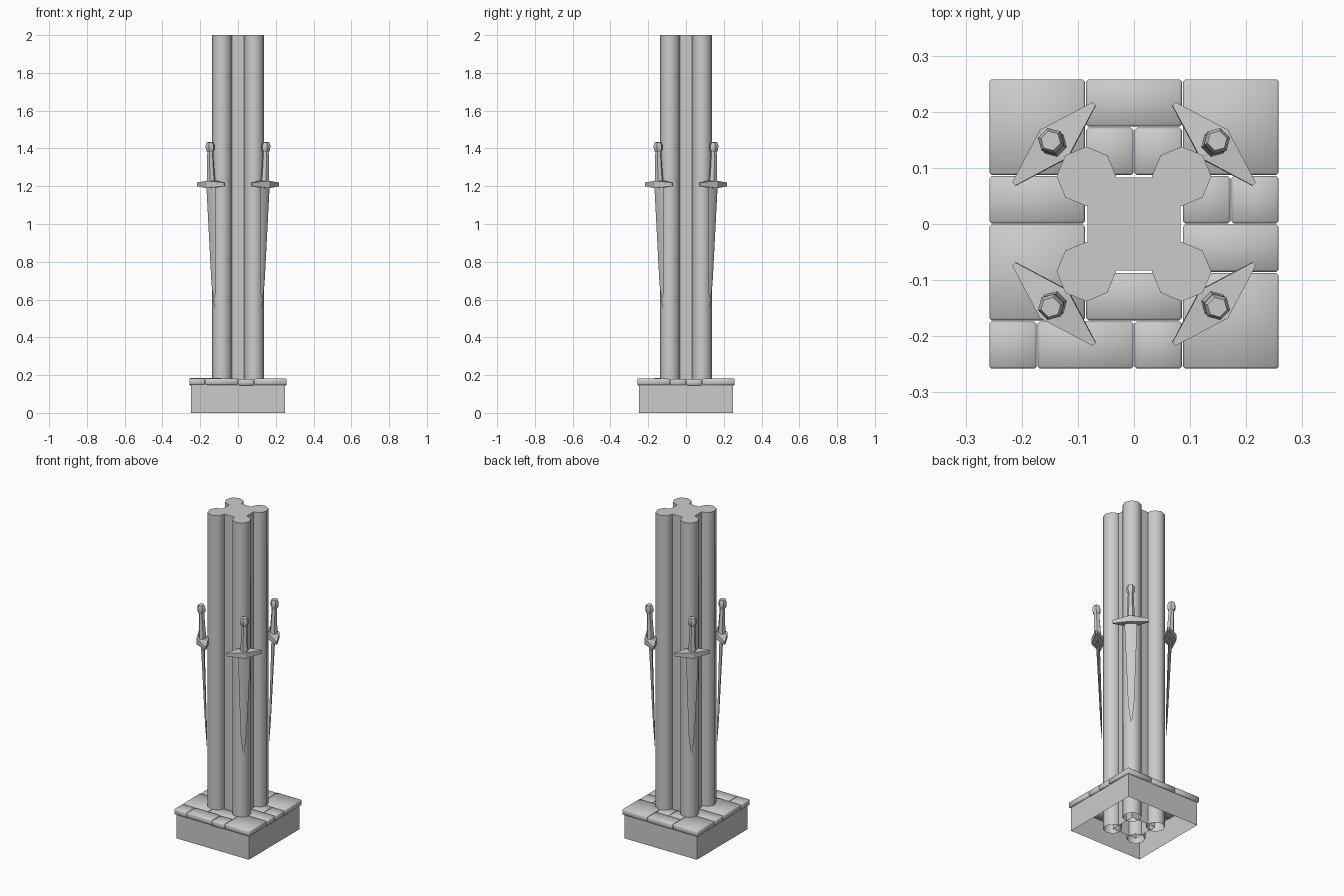
import bpy, bmesh, math, random
from mathutils import Matrix, Vector

if "Cube" in bpy.data.objects:
    bpy.data.objects.remove(bpy.data.objects["Cube"])
random.seed(4)

stone = bpy.data.materials.new("stone_grey")
stone.use_nodes = True
GREY = (0.6, 0.6, 0.6, 1)
stone.diffuse_color = GREY
stone.node_tree.nodes["Principled BSDF"].inputs["Base Color"].default_value = GREY


def finish(name, bm, smooth_angle=None, matrix=None):
    """Turn a bmesh into a named object."""
    bmesh.ops.recalc_face_normals(bm, faces=bm.faces)
    if matrix:
        bm.transform(matrix)
    mesh = bpy.data.meshes.new(name)
    bm.to_mesh(mesh)
    bm.free()
    mesh.materials.append(stone)
    if smooth_angle:
        mesh.shade_smooth()
        mesh.set_sharp_from_angle(angle=math.radians(smooth_angle))
    obj = bpy.data.objects.new(name, mesh)
    bpy.context.collection.objects.link(obj)
    return obj


def loft(name, rings, start_cap=True, end_cap=True, smooth_angle=None, matrix=None):
    """Skin a list of equally sized point rings."""
    bm = bmesh.new()
    loops = [[bm.verts.new(p) for p in ring] for ring in rings]
    n = len(loops[0])
    for a, b in zip(loops, loops[1:]):
        for i in range(n):
            j = (i + 1) % n
            bm.faces.new((a[i], a[j], b[j], b[i]))
    if start_cap:
        bm.faces.new(loops[0][::-1])
    if end_cap:
        bm.faces.new(loops[-1])
    return finish(name, bm, smooth_angle, matrix)


def ngon(radius, z, sides, x=0, y=0, turn=0, flat=1):
    steps = [turn + math.tau * i / sides for i in range(sides)]
    return [(x + radius * math.cos(a), y + flat * radius * math.sin(a), z) for a in steps]


def square(half, z):
    return ngon(half * math.sqrt(2), z, 4, turn=math.pi / 4)


# Plinth walls, open above and below
loft("plinth", [square(0.248, 0), square(0.248, 0.155)], False, False)

# Paving blocks on a six by six grid: x0, x1, y0, y1
CELL = 0.0863
blocks = [
    (-3, -1, 1, 3), (-1, 1, 2, 3), (1, 3, 1, 3), (-1, 0, 1, 2), (0, 1, 1, 2),
    (-3, -1, 0, 1), (-3, -1, -2, 0), (-3, -2, -3, -2), (-2, 0, -3, -2), (0, 1, -3, -2),
    (1, 3, -3, -1), (1, 3, -1, 0), (1, 2, 0, 1), (2, 3, 0, 1), (-1, 1, -2, -1),
]
for i, (x0, x1, y0, y1) in enumerate(blocks):
    bm = bmesh.new()
    bmesh.ops.create_cube(bm, size=1)
    size = Vector(((x1 - x0) * CELL - 0.002, (y1 - y0) * CELL - 0.002, 0.034))
    bmesh.ops.scale(bm, vec=size, verts=bm.verts)
    bmesh.ops.bevel(bm, geom=bm.edges[:], offset=0.004, segments=1, affect='EDGES')
    centre = ((x0 + x1) * CELL / 2, (y0 + y1) * CELL / 2, 0.165 + random.uniform(-0.003, 0.002))
    finish(f"paving_block_{i + 1}", bm, 180, Matrix.Translation(centre))

# Clustered pillar: square core and four round shafts, open at the foot
loft("pillar_core", [square(0.083, 0), square(0.083, 2)], False, True)
for sx in (-1, 1):
    for sy in (-1, 1):
        name = f"pillar_shaft_{'front' if sy < 0 else 'back'}_{'left' if sx > 0 else 'right'}"
        loft(name, [ngon(0.053, z, 8, sx * 0.085, sy * 0.085) for z in (0, 2)],
             False, True, smooth_angle=60)

# Swords leaning on the shafts, modelled around the guard centre
LEAN = Matrix.Translation((0, -0.2015, 1.21)) @ Matrix.Rotation(0.0368, 4, 'X')
for k, corner in enumerate(("front_left", "back_left", "back_right", "front_right")):
    place = Matrix.Rotation(math.radians(45 + 90 * k), 4, 'Z') @ LEAN
    # Blade: flattened diamond section narrowing to a point
    blade = [(0.001, -0.655), (0.017, -0.52), (0.036, 0)]
    loft(f"sword_blade_{corner}", [ngon(r, z, 4, flat=0.3) for r, z in blade],
         smooth_angle=50, matrix=place)
    # Guard: wide in the middle, blunt at both tips
    guard = [[(x, sy * w, sz * h) for sy, sz in ((-1, -1), (1, -1), (1, 1), (-1, 1))]
             for x, w, h in ((-0.101, 0.004, 0.01), (0, 0.035, 0.019), (0.101, 0.004, 0.01))]
    loft(f"sword_guard_{corner}", guard, matrix=place)
    # Grip and pommel: six sided
    grip = [(0.024, 0.01), (0.02, 0.07), (0.016, 0.18)]
    loft(f"sword_grip_{corner}", [ngon(r, z, 6) for r, z in grip],
         smooth_angle=30, matrix=place)
    pommel = [(0.017, 0.172), (0.024, 0.183), (0.024, 0.208), (0.018, 0.223)]
    loft(f"sword_pommel_{corner}", [ngon(r, z, 6) for r, z in pommel],
         smooth_angle=30, matrix=place)
